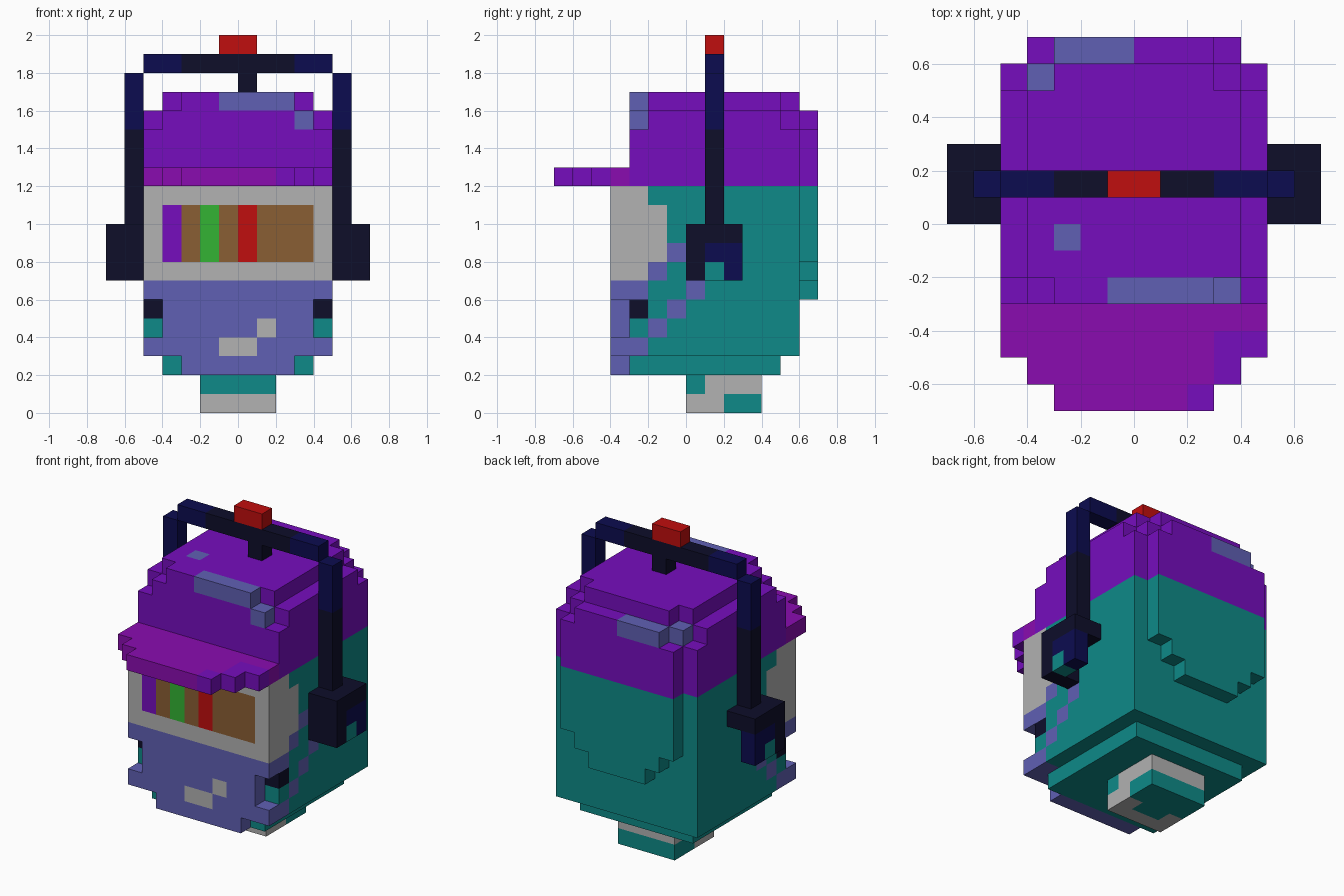
import bpy
import bmesh
from mathutils import Vector

UNIT = 0.1  # edge length of one cube in the grid

cube = bpy.data.objects.get("Cube")
if cube:
    bpy.data.objects.remove(cube, do_unlink=True)

# Palette, given as display colours and converted to linear values
PALETTE = {
    "teal": "0e8a88", "purple": "760dbe", "magenta": "8a0cb0", "lavender": "6060b4",
    "grey": "b2b2b2", "brown": "8a5e34", "green": "34b434", "red": "c00e0e",
    "black_blue": "0e0e2a", "navy": "0c0c50",
}


def to_linear(value):
    return value / 12.92 if value <= 0.04045 else ((value + 0.055) / 1.055) ** 2.4


def make_material(name, code):
    colour = [to_linear(byte / 255) for byte in bytes.fromhex(code)] + [1.0]
    mat = bpy.data.materials.new(name)
    mat.use_nodes = True
    mat.diffuse_color = colour
    mat.node_tree.nodes["Principled BSDF"].inputs["Base Color"].default_value = colour
    return mat


MATERIALS = {name: make_material(name, code) for name, code in PALETTE.items()}


class Blocks:
    """A part made of coloured grid cubes; only its outer faces are built."""

    def __init__(self, name):
        self.name = name
        self.cells = {}

    def box(self, colour, x, y, z, mirror=False):
        for i in range(*x):
            for j in range(*y):
                for k in range(*z):
                    self.cells[i, j, k] = colour
                    if mirror:
                        self.cells[-1 - i, j, k] = colour

    def wide(self, colour, half, y, z):
        self.box(colour, (-half, half), y, z)

    def pair(self, colour, x, y, z):
        self.box(colour, x, y, z, mirror=True)

    def dot(self, colour, x, y, z, mirror=False):
        self.box(colour, (x, x + 1), (y, y + 1), (z, z + 1), mirror)

    def build(self):
        bm = bmesh.new()
        verts = {}
        used = sorted(set(self.cells.values()))

        def vert(point):
            key = tuple(round(c) for c in point)
            if key not in verts:
                verts[key] = bm.verts.new(Vector(key) * UNIT)
            return verts[key]

        for cell, colour in self.cells.items():
            for axis in range(3):
                for side in (0, 1):
                    step = Vector((0, 0, 0))
                    step[axis] = 2 * side - 1
                    if tuple(round(c) for c in Vector(cell) + step) in self.cells:
                        continue
                    u, v = Vector((0, 0, 0)), Vector((0, 0, 0))
                    u[(axis + 1) % 3] = v[(axis + 2) % 3] = 1
                    start = Vector(cell)
                    start[axis] += side
                    corners = [start, start + u, start + u + v, start + v]
                    if not side:
                        corners.reverse()
                    face = bm.faces.new([vert(c) for c in corners])
                    face.material_index = used.index(colour)
        # Join flat neighbours of the same colour
        bmesh.ops.dissolve_limit(bm, angle_limit=0.01, verts=bm.verts,
                                 edges=bm.edges, delimit={"MATERIAL"})
        mesh = bpy.data.meshes.new(self.name)
        bm.to_mesh(mesh)
        bm.free()
        for colour in used:
            mesh.materials.append(MATERIALS[colour])
        obj = bpy.data.objects.new(self.name, mesh)
        bpy.context.collection.objects.link(obj)
        return obj


# Body with a stepped pack on the back
body = Blocks("body")
body.wide("teal", 5, (-3, 6), (3, 12))
body.wide("teal", 4, (-3, 5), (2, 3))
for half, bottom in ((4, 8), (3, 7), (2, 6)):
    body.wide("teal", half, (6, 7), (bottom, 12))
# Side colouring: face wrap, jagged collar trim
body.pair("grey", (4, 5), (-3, -2), (7, 12))
body.pair("grey", (4, 5), (-2, -1), (8, 11))
for y, z in ((-3, 6), (-3, 3), (-2, 4), (-1, 5), (0, 6), (-2, 7), (-1, 8)):
    body.dot("lavender", 4, y, z, mirror=True)
body.dot("black_blue", 4, -3, 5, mirror=True)
body.build()

# Face frame with coloured window strips
FRONT = (-4, -3)
face = Blocks("face_panel")
face.wide("grey", 5, FRONT, (7, 12))
face.wide("brown", 4, FRONT, (8, 11))
for x, colour in ((-4, "purple"), (-2, "green"), (0, "red")):
    face.box(colour, (x, x + 1), FRONT, (8, 11))
face.build()

# Bib below the face
bib = Blocks("bib")
for half, low, high in ((5, 6, 7), (4, 4, 6), (5, 3, 4), (3, 2, 3)):
    bib.wide("lavender", half, FRONT, (low, high))
bib.box("grey", (-1, 1), FRONT, (3, 4))
bib.dot("grey", 1, -4, 4)
bib.build()

# Foot
foot = Blocks("foot")
foot.wide("teal", 2, (0, 4), (0, 2))
foot.wide("grey", 2, (1, 4), (1, 2))
foot.wide("grey", 2, (0, 1), (0, 1))
foot.dot("grey", 1, 1, 0, mirror=True)
foot.build()

# Cap crown with stepped corners
cap = Blocks("cap_crown")
cap.wide("purple", 5, (-3, 6), (12, 15))
cap.wide("purple", 4, (6, 7), (12, 15))
cap.wide("purple", 4, (-3, 6), (15, 16))
cap.wide("purple", 5, (-2, 5), (15, 16))
cap.wide("purple", 3, (6, 7), (15, 16))
cap.wide("purple", 3, (-3, 6), (16, 17))
cap.wide("purple", 4, (-2, 5), (16, 17))
# Worn patches
cap.box("lavender", (-1, 3), (-3, -2), (16, 17))
cap.dot("lavender", 3, -3, 15)
cap.box("lavender", (-3, 0), (6, 7), (15, 16))
cap.dot("lavender", -4, 5, 15)
cap.dot("lavender", -3, -1, 16)
cap.build()

# Cap brim
brim = Blocks("cap_brim")
for half, front in ((5, -5), (4, -6), (3, -7)):
    brim.wide("magenta", half, (front, -3), (12, 13))
for x, y in ((4, -5), (3, -5), (3, -6), (2, -7)):
    brim.dot("purple", x, y, 12)
brim.build()

# Headset band, its centre post and the red button
MID = (1, 2)
band = Blocks("headset_band")
band.pair("black_blue", (5, 6), MID, (10, 15))
band.pair("navy", (5, 6), MID, (15, 18))
band.wide("navy", 5, MID, (18, 19))
band.wide("black_blue", 3, MID, (18, 19))
band.dot("black_blue", 0, 1, 17)
band.build()

button = Blocks("top_button")
button.wide("red", 1, MID, (19, 20))
button.build()

# Ear cups on both sides
cups = Blocks("ear_cups")
cups.pair("black_blue", (5, 7), (0, 3), (9, 10))
cups.pair("black_blue", (5, 7), (0, 1), (7, 9))
cups.pair("navy", (6, 7), (1, 3), (7, 9))
cups.dot("teal", 6, 1, 7, mirror=True)
cups.build()
